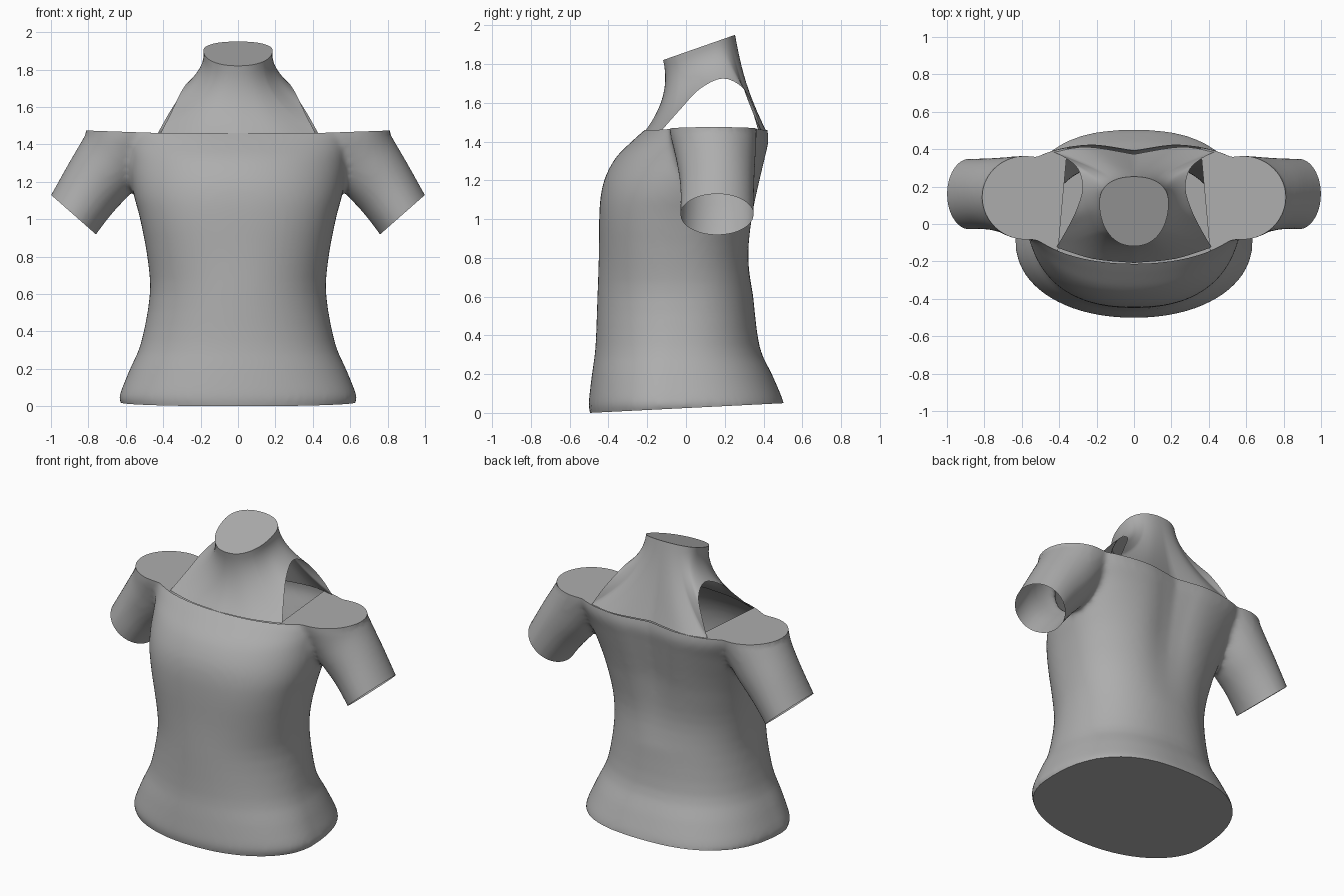
import bpy, bmesh, math
from mathutils import Vector

if "Cube" in bpy.data.objects:
    bpy.data.objects.remove(bpy.data.objects["Cube"])

grey = bpy.data.materials.new("plain grey")
grey.diffuse_color = (0.42, 0.42, 0.42, 1)
grey.use_nodes = True
grey.node_tree.nodes["Principled BSDF"].inputs["Base Color"].default_value = grey.diffuse_color


def make_object(name, bm):
    bmesh.ops.recalc_face_normals(bm, faces=bm.faces)
    mesh = bpy.data.meshes.new(name)
    bm.to_mesh(mesh)
    bm.free()
    mesh.materials.append(grey)
    ob = bpy.data.objects.new(name, mesh)
    bpy.context.collection.objects.link(ob)
    return ob


def shade(ob, angle):
    bpy.ops.object.select_all(action='DESELECT')
    ob.select_set(True)
    bpy.context.view_layer.objects.active = ob
    bpy.ops.object.shade_smooth_by_angle(angle=math.radians(angle))


def loft(bm, rings, caps=True):
    rows = [[bm.verts.new(p) for p in ring] for ring in rings]
    n = len(rows[0])
    for a, b in zip(rows, rows[1:]):
        for i in range(n):
            bm.faces.new((a[i], a[(i + 1) % n], b[(i + 1) % n], b[i]))
    if caps:
        bm.faces.new(rows[0])
        bm.faces.new(rows[-1])
    return rows


def spline(pts, steps):
    """Smooth curve through tuples of any length."""
    out = []
    for i in range(len(pts) - 1):
        p = [pts[max(i - 1, 0)], pts[i], pts[i + 1], pts[min(i + 2, len(pts) - 1)]]
        for s in range(steps):
            t = s / steps
            out.append(tuple(
                0.5 * (2 * b + (c - a) * t + (2 * a - 5 * b + 4 * c - d) * t * t
                       + (3 * b - a - 3 * c + d) * t ** 3)
                for a, b, c, d in zip(*p)))
    return out + [pts[-1]]


def power(v, e):
    return math.copysign(abs(v) ** e, v)


# Torso rings: height, half width, front y, back y, y of widest point, back squareness
torso_rows = [
    (-0.10, 0.60, -0.47, 0.48, -0.10, 2.5), (0.00, 0.615, -0.495, 0.495, -0.10, 2.5),
    (0.05, 0.635, -0.502, 0.505, -0.10, 2.5), (0.20, 0.577, -0.485, 0.443, -0.09, 2.4),
    (0.34, 0.518, -0.467, 0.38, -0.07, 2.3), (0.60, 0.471, -0.457, 0.347, -0.05, 2.3),
    (0.80, 0.485, -0.45, 0.335, -0.05, 2.3), (1.00, 0.523, -0.448, 0.357, -0.03, 2.4),
    (1.12, 0.555, -0.44, 0.38, 0.00, 2.4), (1.22, 0.575, -0.415, 0.40, 0.04, 2.5),
    (1.32, 0.59, -0.36, 0.42, 0.08, 2.7), (1.40, 0.615, -0.28, 0.435, 0.11, 2.9),
    (1.46, 0.64, -0.213, 0.428, 0.12, 3.0), (1.54, 0.64, -0.12, 0.41, 0.12, 3.0)]
rings = []
for z, w, front, back, mid, square in spline(torso_rows, 3):
    chest = 2.1 + 0.25 * math.exp(-((z - 1.0) / 0.25) ** 2)
    ring = []
    for i in range(72):
        a = math.tau * i / 72
        c, s = math.cos(a), math.sin(a)
        e = 2 / (square if s > 0 else chest)
        x = w * power(c, e)
        y = mid + power(s, e) * ((back - mid) if s > 0 else (mid - front))
        if s > 0:  # groove down the spine
            y -= 0.04 * min(max((z - 0.6) / 0.5, 0), 1) * math.exp(-(x / 0.14) ** 2)
        ring.append((x, y, z))
    rings.append(ring)
bm = bmesh.new()
loft(bm, rings)
torso = make_object("torso", bm)

# Sleeves: outer x z, inner x z, front y, back y
sleeve_rows = [
    (1.05, 1.045, 0.80, 0.835, -0.03, 0.35), (1.0, 1.13, 0.757, 0.92, -0.03, 0.35),
    (0.905, 1.30, 0.66, 1.045, -0.03, 0.352), (0.835, 1.42, 0.53, 1.19, -0.05, 0.358),
    (0.805, 1.475, 0.36, 1.44, -0.085, 0.365), (0.76, 1.56, 0.32, 1.56, -0.08, 0.355)]
bm = bmesh.new()
for side in (1, -1):
    rings = []
    for ox, oz, ix, iz, y0, y1 in spline(sleeve_rows, 4):
        ring = []
        for i in range(32):
            a = math.tau * i / 32
            u = (1 + math.cos(a)) / 2
            ring.append((side * (ix + (ox - ix) * u),
                         (y0 + y1) / 2 + (y1 - y0) / 2 * math.sin(a), iz + (oz - iz) * u))
        rings.append(ring)
    loft(bm, rings)
sleeves = make_object("sleeve_helper", bm)

# Blend torso and sleeves into one shell
m = torso.modifiers.new("join", 'BOOLEAN')
m.operation, m.object, m.solver = 'UNION', sleeves, 'EXACT'
m = torso.modifiers.new("blend", 'REMESH')
m.mode, m.voxel_size = 'VOXEL', 0.018
m = torso.modifiers.new("soften", 'SMOOTH')
m.factor, m.iterations = 0.5, 6
blended = bpy.data.meshes.new_from_object(
    torso.evaluated_get(bpy.context.evaluated_depsgraph_get()))
bm = bmesh.new()
bm.from_mesh(blended)
bpy.data.objects.remove(torso)
bpy.data.objects.remove(sleeves)


def cut(bm, co, normal, faces=None, clear=True):
    faces = list(bm.faces) if faces is None else faces
    geom = faces + list({e for f in faces for e in f.edges}) + list({v for f in faces for v in f.verts})
    res = bmesh.ops.bisect_plane(bm, geom=geom, plane_co=co, plane_no=normal, clear_outer=clear)
    return [e for e in res["geom_cut"] if isinstance(e, bmesh.types.BMEdge)]


# Open sleeve ends
for side in (1, -1):
    arm = [f for f in bm.faces
           if f.calc_center_median().x * side > 0.67 and f.calc_center_median().z > 0.72]
    cut(bm, (side * 0.88, 0, 1.025), (side * 0.66, 0, -0.75), arm)

# Closed hem
bmesh.ops.edgeloop_fill(bm, edges=cut(bm, (0, -0.5, 0), (0, 0.05, -1)))

# Flat shoulder tops with an open middle, rising slightly outward
top = bmesh.ops.edgeloop_fill(bm, edges=cut(bm, (0, 0, 1.46), (0, 0, 1)))["faces"]
for side in (1, -1):
    cut(bm, (side * 0.402, -0.1, 1.46), (1, side * 0.09, 0), top, False)
    top = [f for f in bm.faces if all(v.co.z > 1.4595 for v in f.verts)]
middle = [f for f in top if abs(f.calc_center_bounds().x) < 0.3]
bmesh.ops.delete(bm, geom=middle, context='FACES_ONLY')
for v in bm.verts:
    if v.co.z > 1.4595:
        v.co.z += 0.035 * max(0, abs(v.co.x) - 0.4)
body = make_object("body", bm)
shade(body, 40)

# Neck: lower edge x y z and matching angle on the collar, front middle to back middle
front = [(0, -0.208, 1.458, -90), (0.22, -0.186, 1.458, -68), (0.415, -0.125, 1.458, -45)]
arch = [front[-1], (0.36, -0.03, 1.565, -30), (0.31, 0.07, 1.67, -12), (0.275, 0.19, 1.725, 5),
        (0.30, 0.295, 1.675, 22), (0.37, 0.355, 1.565, 38), (0.43, 0.385, 1.458, 52)]
back = [arch[-1], (0.25, 0.412, 1.458, 70), (0, 0.373, 1.458, 90)]
half = spline(front, 5)[:-1] + spline(arch, 4)[:-1] + spline(back, 5)
edge = half + [(-x, y, z, 180 - a) for x, y, z, a in half[-2:0:-1]]
columns = []
for x, y, z, a in edge:
    a = math.radians(a)
    s = math.sin(a)
    ty = 0.11 + (0.143 * power(s, 0.85) if s > 0 else 0.228 * s)
    t = Vector((0.185 * power(math.cos(a), 0.88), ty, 1.885 + 0.35 * (ty - 0.067)))
    b = Vector((x, y, z))
    c = Vector((t.x * 0.93, t.y + 0.045, t.z + (b.z - t.z) * 0.5))
    columns.append([t * (1 - k) ** 2 + c * 2 * k * (1 - k) + b * k * k
                    for k in (i / 10 for i in range(11))])
bm = bmesh.new()
rows = loft(bm, list(zip(*columns)), caps=False)
bm.faces.new(rows[0])  # flat neck top
neck = make_object("neck", bm)
shade(neck, 40)
